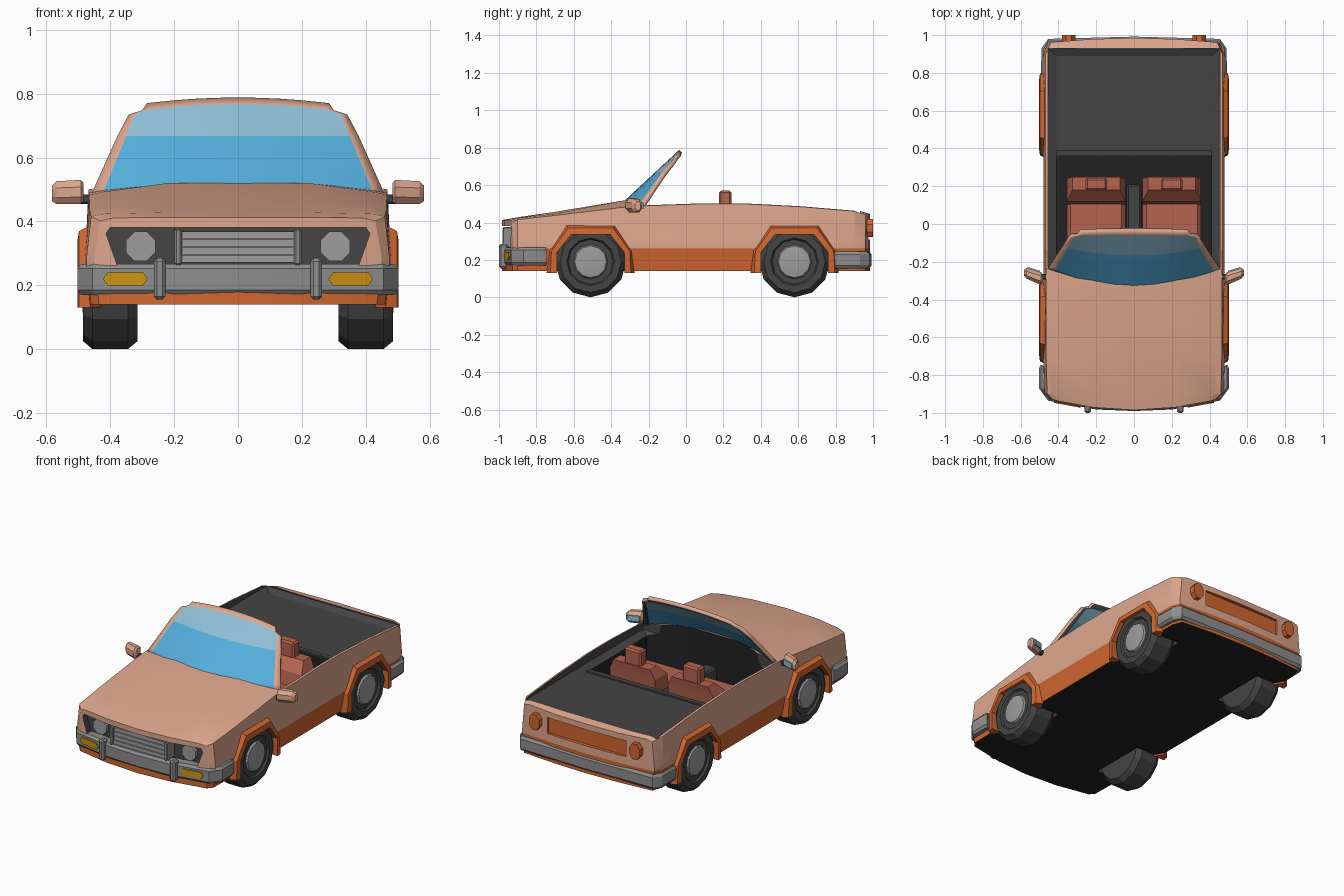
import bpy
import bmesh
from math import sin, cos, pi, radians
from mathutils import Vector

default_cube = bpy.data.objects.get("Cube")
if default_cube:
    bpy.data.objects.remove(default_cube, do_unlink=True)


def material(name, red, green, blue):
    mat = bpy.data.materials.new(name)
    mat.use_nodes = True
    mat.diffuse_color = (red, green, blue, 1)
    shader = next(n for n in mat.node_tree.nodes if n.type == "BSDF_PRINCIPLED")
    shader.inputs["Base Color"].default_value = (red, green, blue, 1)
    return mat


PAINT = material("salmon paint", .74, .39, .27)
TRIM = material("orange trim", .64, .135, .03)
DARK = material("dark grey", .058, .058, .058)
BLACK = material("near black", .016, .016, .016)
GREY = material("bumper grey", .27, .27, .27)
LIGHT = material("light grey", .34, .34, .34)
AMBER = material("amber", .62, .29, .005)
GLASS = material("blue glass", .09, .43, .72)
TINT = material("pale glass", .28, .53, .69)
SEAT = material("seat leather", .46, .125, .08)
parts = []


def finish(name, bm, mats, recalc=True):
    if recalc:
        bmesh.ops.recalc_face_normals(bm, faces=bm.faces)
    mesh = bpy.data.meshes.new(name)
    bm.to_mesh(mesh)
    bm.free()
    for mat in mats:
        mesh.materials.append(mat)
    obj = bpy.data.objects.new(name, mesh)
    bpy.context.collection.objects.link(obj)
    parts.append(obj)
    return obj


def loft(name, rings, mats, bands=None):
    """Skin closed rings and cap both ends; bands gives a slot per segment."""
    bm = bmesh.new()
    loops = [[bm.verts.new(p) for p in ring] for ring in rings]
    count = len(loops[0])
    for k, (a, b) in enumerate(zip(loops, loops[1:])):
        for i in range(count):
            j = (i + 1) % count
            face = bm.faces.new((a[i], a[j], b[j], b[i]))
            face.material_index = bands[k] if bands else 0
    bm.faces.new(loops[0])
    bm.faces.new(loops[-1]).material_index = bands[-1] if bands else 0
    return finish(name, bm, mats)


def prism_x(name, outline, lo, hi, mat):
    return loft(name, [[(x, y, z) for y, z in outline] for x in (lo, hi)], [mat])


def prism_y(name, outline, lo, hi, mat):
    return loft(name, [[(x, y, z) for x, z in outline] for y in (lo, hi)], [mat])


def prism_z(name, outline, lo, hi, mat):
    return loft(name, [[(x, y, z) for x, y in outline] for z in (lo, hi)], [mat])


def box(name, centre, size, mat, bevel=0):
    bm = bmesh.new()
    bmesh.ops.create_cube(bm, size=1)
    for v in bm.verts:
        v.co = Vector(centre) + v.co * Vector(size)
    if bevel:
        bmesh.ops.bevel(bm, geom=bm.edges[:], offset=bevel, segments=1, affect="EDGES")
    return finish(name, bm, [mat])


def mirrored(points):
    return points + [(-x, v) for x, v in reversed(points)]


def octagon(cx, cz, rx, rz):
    return [(cx + rx * cos(pi / 8 + k * pi / 4), cz + rz * sin(pi / 8 + k * pi / 4)) for k in range(8)]


# Hull: station y, top half width, middle half width, shoulder z, centre z, bow
stations = [(-.985, .43, .45, .402, .413, .06), (-.9, .46, .475, .415, .428, 0),
            (-.7, .465, .48, .438, .457, 0), (-.32, .466, .48, .483, .52, 0),
            (-.2, .467, .48, .49, .52, 0), (.1, .468, .48, .5, .505, 0),
            (.3, .468, .48, .5, .5, 0), (.6, .468, .48, .485, .485, 0),
            (.9, .468, .478, .46, .462, 0), (.985, .44, .455, .442, .446, -.025)]
bm = bmesh.new()
loops = []
for y, top, mid, shoulder, crown, bow in stations:
    half = [(0, .14), (.22, .14), (mid - .015, .14), (mid, .27), (mid - .002, .3),
            (top, shoulder), (top - .04, shoulder + .009), (.22, crown), (0, crown)]
    ring = half + [(-x, z) for x, z in half[7:0:-1]]
    loops.append([bm.verts.new((x, y + bow * (x / .45) ** 2, z)) for x, z in ring])
for a, b in zip(loops, loops[1:]):
    for i in range(16):
        j = (i + 1) % 16
        bm.faces.new((a[i], a[j], b[j], b[i]))
for loop in (loops[0], loops[-1]):
    for ids in ((0, 1, 7, 8), (1, 2, 6, 7), (2, 3, 4, 5, 6)):
        bm.faces.new([loop[i] for i in ids])
        bm.faces.new([loop[-i % 16] for i in ids])
bmesh.ops.recalc_face_normals(bm, faces=bm.faces)
bmesh.ops.bisect_plane(bm, geom=bm.verts[:] + bm.edges[:] + bm.faces[:],
                       plane_co=(0, 0, .262), plane_no=(0, 0, 1))
bm.normal_update()
for face in bm.faces:
    low = face.calc_center_median().z < .262
    face.material_index = 2 if face.normal.z < -.7 else int(low)
hull = finish("body_shell", bm, [PAINT, TRIM, BLACK, DARK])

# Cutters: wheel wells, cabin, bed, grille recess and tail panel
AXLES = {"front": -.51, "rear": .58}
arch_inner = [(-.18, .13), (-.18, .24), (-.105, .335), (.105, .335), (.18, .24), (.18, .13)]
arch_outer = [(-.235, .13), (-.225, .25), (-.13, .388), (.13, .388), (.225, .25), (.235, .13)]
cutters = []
for axle in AXLES.values():
    for side in (1, -1):
        outline = [(axle + y, z) for y, z in arch_inner]
        cutters.append(prism_x("well_cutter", outline, side * .3, side * .6, DARK))
opening = [(.43, .41, -.2, .89), (.45, .455, -.225, .93), (.56, .456, -.235, .93)]
cutters.append(loft("bed_cutter", [[(-x, lo, z), (x, lo, z), (x, hi, z), (-x, hi, z)]
                                   for z, x, lo, hi in opening], [DARK]))
cabin = mirrored([(.41, .36), (.41, -.2), (.2, -.28)])
cutters.append(prism_z("cabin_cutter", cabin, .2, .7, BLACK))
nose = mirrored([(.37, .24), (.413, .362), (.4, .381)])
cutters.append(prism_y("nose_cutter", nose, -1.1, -.9, DARK))
tail = mirrored([(.27, .31), (.27, .41)])
cutters.append(prism_y("tail_cutter", tail, .962, 1.1, TRIM))
for cutter in cutters:
    cutter.hide_render = True
    mod = hull.modifiers.new("cut", "BOOLEAN")
    mod.operation = "DIFFERENCE"
    mod.solver = "EXACT"
    mod.material_mode = "TRANSFER"
    mod.object = cutter
evaluated = hull.evaluated_get(bpy.context.evaluated_depsgraph_get())
cut_mesh = bpy.data.meshes.new_from_object(evaluated)
hull.modifiers.clear()
hull.data = cut_mesh
for cutter in cutters:
    parts.remove(cutter)
    bpy.data.objects.remove(cutter, do_unlink=True)

# Windscreen: one curved sheet with frame, clear glass and tinted top band
rows = [(.488, .425, .458), (.515, .413, .446), (.667, .35, .378), (.735, .322, .342),
        (.768, .28, .3), (.788, .265, .285)]
bm = bmesh.new()
grid = []
for k, (z, glass, outer) in enumerate(rows):
    line = []
    for x in [-outer] + [glass * i / 4 for i in range(-4, 5)] + [outer]:
        height = z - (.22 * x * x if k > 3 else 0)
        t = (height - .515) / .27
        y = -.33 + .29 * t + .09 * (x / .41) ** 2 * (1 - .75 * t)
        line.append(bm.verts.new((x, y, height)))
    grid.append(line)
for r in range(len(grid) - 1):
    for c in range(10):
        face = bm.faces.new((grid[r][c], grid[r][c + 1], grid[r + 1][c + 1], grid[r + 1][c]))
        framed = c in (0, 9) or r == 4
        face.material_index = 0 if framed else 1 if r < 2 else 2
screen = finish("windscreen", bm, [PAINT, GLASS, TINT, DARK, GLASS, TINT], recalc=False)
solid = screen.modifiers.new("thickness", "SOLIDIFY")
solid.thickness = .022
solid.offset = -1
solid.material_offset = 3


# Bumpers: a chamfered section swept round each end
def bumper(name, half_path, low, high):
    path = half_path + [(-x, y) for x, y in reversed(half_path[:-1])]
    path = [Vector(p) for p in path]
    section = [(.06, low), (.012, low), (0, low + .015), (0, high - .015), (.012, high), (.06, high)]
    rings = []
    for i, p in enumerate(path):
        along = (path[min(i + 1, len(path) - 1)] - path[max(i - 1, 0)]).normalized()
        inward = Vector((-along.y, along.x))
        if inward.dot(p) > 0:
            inward.negate()
        rings.append([(*(p + inward * depth), z) for depth, z in section])
    loft(name, rings, [GREY])


bumper("front_bumper", [(.495, -.745), (.503, -.765), (.503, -.87), (.455, -.935), (.2, -.982), (0, -.99)], .17, .267)
bumper("rear_bumper", [(.485, .785), (.492, .8), (.49, .93), (.455, .98), (0, .992)], .155, .245)

# Grille with slats
for k in range(4):
    box("grille_slat", (0, -.935 - .004 * (3 - k), .282 + .025 * k), (.36, .05, .022), LIGHT)
box("grille_backing", (0, -.91, .32), (.36, .04, .1), GREY)

for side, label in ((1, "left"), (-1, "right")):
    # Front lamps, grille posts and overriders
    box(label + "_grille_post", (side * .187, -.94, .32), (.022, .08, .112), GREY, .005)
    box(label + "_overrider", (side * .245, -.975, .22), (.036, .05, .13), GREY, .01)
    prism_y(label + "_headlight", octagon(side * .305, .322, .05, .05), -.89, -.92, LIGHT)
    lamp = [(.283, .22), (.297, .24), (.408, .24), (.423, .22), (.408, .2), (.297, .2)]
    loft(label + "_indicator", [[(side * x, -.982 + .184 * (x - .2) - out, z) for x, z in lamp]
                                for out in (-.003, .006)], [AMBER])
    prism_y(label + "_tail_light", octagon(side * .345, .37, .038, .052), .95, 1, TRIM)

    # Door mirrors: x, centre y, half depth, centre z, half height
    shape = [(.483, -.29, .02, .492, .028), (.492, -.289, .034, .492, .038),
             (.568, -.262, .028, .49, .036), (.583, -.257, .015, .488, .024)]
    loft(label + "_mirror_housing", [[(side * x, a, b) for a, b in octagon(y, z, d * 1.08, h * 1.08)]
                                     for x, y, d, z, h in shape], [PAINT])
    pane = [(.497, -.252, .475), (.497, -.252, .51), (.565, -.231, .507), (.565, -.231, .473)]
    loft(label + "_mirror_glass", [[(side * x, y + out, z) for x, y, z in pane]
                                   for out in (-.004, .004)], [TINT])
    box(label + "_mirror_bracket", (side * .475, -.28, .47), (.05, .03, .03), DARK, .006)

    # Seats
    box(label + "_seat_cushion", (side * .2, .03, .27), (.31, .3, .14), SEAT, .02)
    back = [(.2, .155, .08, .23), (.42, .155, .12, .24), (.48, .125, .18, .25)]
    loft(label + "_seat_back", [[(side * .2 - w, lo, z), (side * .2 + w, lo, z),
                                 (side * .2 + w, hi, z), (side * .2 - w, hi, z)]
                                for z, w, lo, hi in back], [SEAT])
    box(label + "_headrest", (side * .2, .21, .52), (.115, .065, .1), SEAT, .01)

    for end, axle in AXLES.items():
        # Wheel arch flare
        rings = []
        for (oy, oz), (iy, iz) in zip(arch_outer, arch_inner):
            my, mz = oy + (iy - oy) * .35, oz + (iz - oz) * .35
            rings.append([(side * x, axle + y, z) for x, y, z in
                          ((.462, oy, oz), (.498, my, mz), (.503, iy, iz), (.43, iy, iz))])
        loft(f"{end}_{label}_arch", rings, [TRIM])

        # Wheel turned about its axle
        profile = [(.315, .11), (.315, .165), (.345, .19), (.455, .19), (.485, .165),
                   (.485, .128), (.473, .12), (.473, .092), (.484, .085), (.487, .07)]
        rings = [[(side * x, axle + r * sin(k * pi / 6), .19 - r * cos(k * pi / 6)) for k in range(12)]
                 for x, r in profile]
        loft(f"{end}_{label}_wheel", rings, [DARK, GREY, LIGHT], [0] * 7 + [1, 2])

# Cabin console and bed lip
box("centre_console", (0, -.02, .27), (.08, .46, .14), DARK, .01)
box("bed_lip", (0, .376, .43), (.82, .03, .02), DARK)

# Smooth gentle curves and keep hard edges
bpy.ops.object.select_all(action="DESELECT")
for obj in parts:
    obj.select_set(True)
bpy.context.view_layer.objects.active = hull
bpy.ops.object.shade_smooth_by_angle(angle=radians(22))
